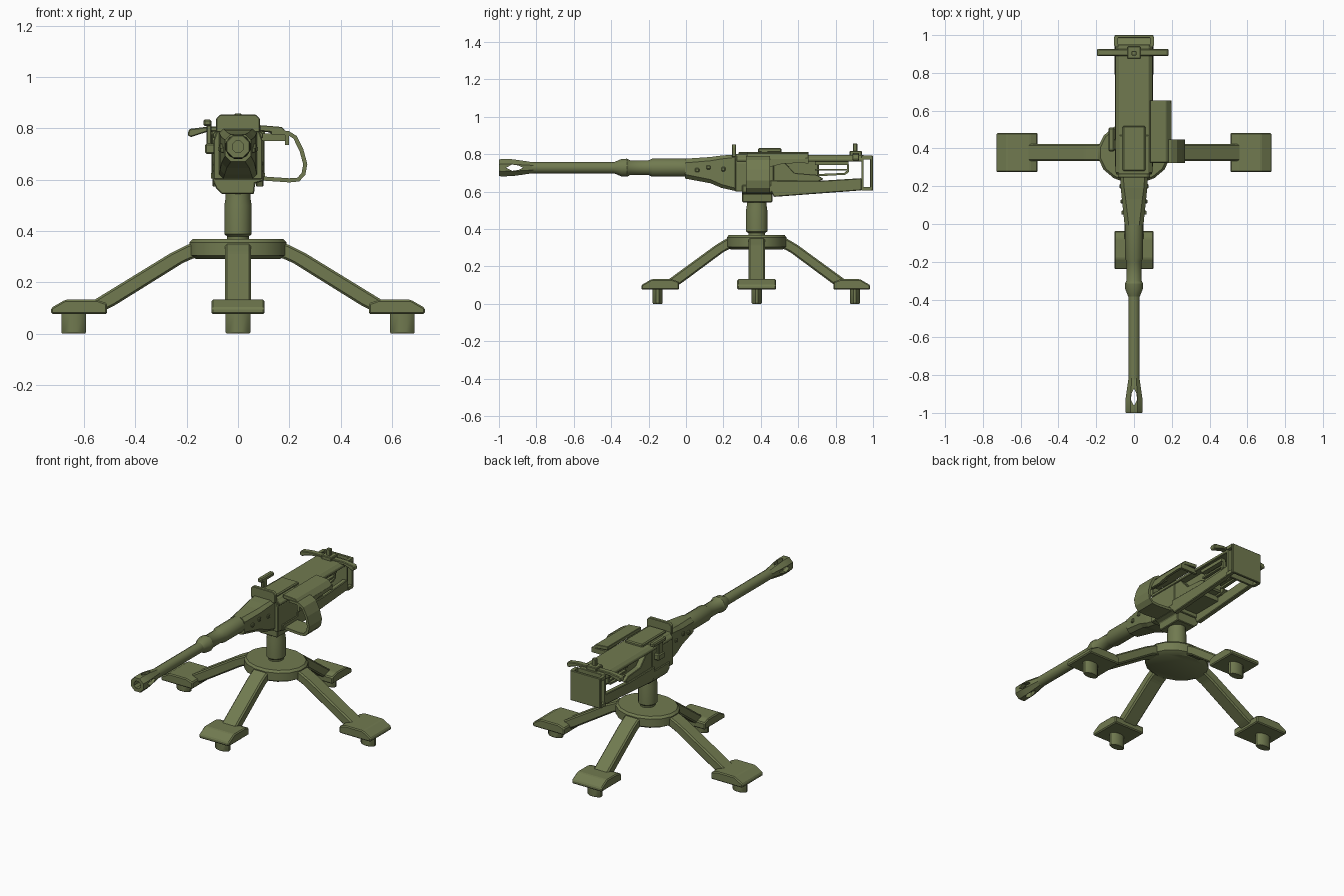
import bpy, bmesh, math
from mathutils import Vector, Matrix

olive = bpy.data.materials.new("olive green")
olive.diffuse_color = (0.165, 0.195, 0.08, 1)
CY = 0.378   # y of the pedestal axis
BZ = 0.728   # height of the barrel axis


def make(name, bm, bevel=0.0, smooth=False):
    bmesh.ops.recalc_face_normals(bm, faces=bm.faces)
    if bevel:
        bmesh.ops.bevel(bm, geom=bm.edges[:], offset=bevel, segments=1, affect='EDGES')
    me = bpy.data.meshes.new(name)
    bm.to_mesh(me)
    bm.free()
    ob = bpy.data.objects.new(name, me)
    bpy.context.collection.objects.link(ob)
    me.materials.append(olive)
    if smooth:
        bpy.ops.object.select_all(action='DESELECT')
        ob.select_set(True)
        bpy.context.view_layer.objects.active = ob
        bpy.ops.object.shade_smooth_by_angle(angle=math.radians(32))
    return ob


def loft(name, rings, bevel=0.0, smooth=False, closed=False):
    """Skin a list of equal-length point rings; cap the ends or join them."""
    bm = bmesh.new()
    vs = [[bm.verts.new(p) for p in r] for r in rings]
    n = len(vs[0])
    pairs = list(zip(vs, vs[1:])) + ([(vs[-1], vs[0])] if closed else [])
    for a, b in pairs:
        for i in range(n):
            j = (i + 1) % n
            bm.faces.new((a[i], a[j], b[j], b[i]))
    if not closed:
        bm.faces.new(vs[0])
        bm.faces.new(vs[-1])
    return make(name, bm, bevel, smooth)


def box(name, x0, x1, y0, y1, z0, z1, bevel=0.0):
    return loft(name, [[(x0, y0, z), (x1, y0, z), (x1, y1, z), (x0, y1, z)] for z in (z0, z1)], bevel)


def side_prism(name, x0, x1, prof, bevel=0.0):      # profile in y,z
    return loft(name, [[(x, y, z) for y, z in prof] for x in (x0, x1)], bevel)


def long_prism(name, y0, y1, prof, bevel=0.0):      # profile in x,z
    return loft(name, [[(x, y, z) for x, z in prof] for y in (y0, y1)], bevel)


def turned_y(name, prof, n=12, closed=False):       # round part along the barrel
    ang = [2 * math.pi * (i + 0.5) / n for i in range(n)]
    return loft(name, [[(r * math.cos(a), y, BZ + r * math.sin(a)) for a in ang] for y, r in prof],
                smooth=True, closed=closed)


def turned_z(name, cx, cy, prof, n=16):             # prof: z, rx, ry
    ang = [2 * math.pi * (i + 0.5) / n for i in range(n)]
    return loft(name, [[(cx + rx * math.cos(a), cy + ry * math.sin(a), z) for a in ang] for z, rx, ry in prof],
                smooth=True)


# --- four-legged stand ---
turned_z("stand_disc", 0, CY, [(0.29, 0.165, 0.14), (0.305, 0.193, 0.163), (0.355, 0.193, 0.163),
                               (0.368, 0.18, 0.152)])
for nm, ang, s, peg, pad0, pad1 in (("front", -90, 0.84, 0.53, 0.415, 0.617), ("back", 90, 0.84, 0.525, 0.41, 0.607),
                                    ("right", 0, 1, 0.64, 0.51, 0.728), ("left", 180, 1, 0.64, 0.51, 0.728)):
    a = math.radians(ang)
    d = Vector((math.cos(a), math.sin(a), 0))
    t = Vector((-d.y, d.x, 0))
    c = Vector((0, CY, 0))

    def across(name, prof, w, bev):
        loft(name, [[c + d * q + t * k + Vector((0, 0, z)) for q, z in prof] for k in (-w, w)], bev)

    leg = [(0.08, 0.355), (0.165, 0.358), (0.2, 0.345), (0.26, 0.315), (0.57, 0.125),
           (0.52, 0.09), (0.48, 0.11), (0.215, 0.275), (0.17, 0.295), (0.08, 0.295)]
    across(nm + "_leg", [(q * s, z) for q, z in leg], 0.05 if s < 1 else 0.045, 0.008)
    across(nm + "_foot_pad", [(pad0, 0.076), (pad1, 0.076), (pad1, 0.1), (pad1 - 0.055, 0.132),
                              (pad0 + 0.04, 0.132), (pad0, 0.118)], 0.104, 0.006)
    p = c + d * peg
    turned_z(nm + "_foot_peg", p.x, p.y, [(0.0, 0.046, 0.024), (0.006, 0.05, 0.028), (0.08, 0.05, 0.028)], 12)

# --- pedestal and cradle ---
turned_z("pedestal", 0, CY, [(0.36, 0.043, 0.046), (0.378, 0.043, 0.046), (0.388, 0.054, 0.058),
                             (0.5, 0.054, 0.058), (0.525, 0.05, 0.054), (0.56, 0.05, 0.054)])
long_prism("cradle", 0.3, 0.462, [(-0.062, 0.543), (0.062, 0.543), (0.067, 0.585), (0.1, 0.595),
                                  (0.1, 0.635), (-0.1, 0.635), (-0.1, 0.6), (-0.085, 0.565)], 0.004)

# --- barrel and slotted muzzle ---
turned_y("barrel", [(-0.86, 0.031), (-0.36, 0.031)])
turned_y("barrel_jacket", [(-0.385, 0.031), (-0.345, 0.048), (-0.315, 0.05), (-0.3, 0.041), (-0.2, 0.041),
                           (-0.18, 0.05), (0.02, 0.05)])
muzzle = turned_y("muzzle", [(-1.0, 0.024), (-1.0, 0.046), (-0.99, 0.05), (-0.93, 0.049), (-0.87, 0.04),
                             (-0.815, 0.031), (-0.815, 0.01), (-0.855, 0.024)], 8, closed=True)
for k in range(2):
    # diamond shaped cutter, first upright, then level
    pts = [(0, -0.962), (0.017, -0.93), (0.012, -0.895), (0, -0.872), (-0.012, -0.895), (-0.017, -0.93)]
    rings = [[(x, y, BZ + h) if k == 0 else (h, y, BZ + x) for x, y in pts] for h in (-0.1, 0.1)]
    cutter = loft("slot_cutter", rings)
    cutter.hide_render = True
    m = muzzle.modifiers.new("slot", 'BOOLEAN')
    m.operation, m.object, m.solver = 'DIFFERENCE', cutter, 'EXACT'
    bpy.context.view_layer.objects.active = muzzle
    bpy.ops.object.modifier_apply(modifier=m.name)
    bpy.data.objects.remove(cutter, do_unlink=True)

# --- tapered front housing ---
def octagon(y, w, z0, z1, k):
    return [(-w + k, y, z0), (w - k, y, z0), (w, y, z0 + k), (w, y, z1 - k),
            (w - k, y, z1), (-w + k, y, z1), (-w, y, z1 - k), (-w, y, z0 + k)]

loft("front_housing", [octagon(-0.005, 0.05, 0.67, 0.776, 0.022), octagon(0.13, 0.064, 0.645, 0.785, 0.02),
                       octagon(0.19, 0.07, 0.62, 0.793, 0.018), octagon(0.28, 0.074, 0.6, 0.8, 0.015)])
for sx in (-1, 1):
    for i, (y, z) in enumerate(((0.06, 0.715), (0.12, 0.73), (0.2, 0.72))):
        w = 0.056 + 0.07 * y
        box("housing_bolt", *sorted((sx * (w - 0.015), sx * (w + 0.007))), y - 0.011, y + 0.011,
            z - 0.011, z + 0.011, 0.004)

# --- receiver: closed front block, top cover, open rear ---
long_prism("receiver_block", 0.262, 0.47, [(-0.095, 0.6), (0.095, 0.6), (0.095, 0.755), (0.078, 0.8),
                                           (-0.078, 0.8), (-0.095, 0.755)], 0.004)
long_prism("top_cover", 0.27, 0.95, [(-0.098, 0.762), (0.098, 0.762), (0.098, 0.778), (0.078, 0.796),
                                     (-0.078, 0.796), (-0.098, 0.778)], 0.003)
box("cover_hump", -0.06, 0.06, 0.28, 0.52, 0.79, 0.812, 0.006)
box("bolt_core", -0.055, 0.055, 0.46, 0.71, 0.655, 0.77, 0.008)
box("receiver_floor", -0.08, 0.08, 0.46, 0.66, 0.625, 0.66)
for sx, nm in ((-1, "left"), (1, "right")):
    def at(a, b):
        return sorted((sx * a, sx * b))
    side_prism(nm + "_lower_rail", *at(0.07, 0.1), [(0.45, 0.612), (0.47, 0.572), (0.94, 0.607),
                                                     (0.94, 0.672), (0.7, 0.657), (0.45, 0.66)], 0.004)
    side_prism(nm + "_side_brace", *at(0.055, 0.09), [(0.45, 0.65), (0.7, 0.65), (0.735, 0.668), (0.7, 0.69),
                                                       (0.58, 0.7), (0.52, 0.765), (0.45, 0.765)], 0.003)
    box(nm + "_slide_bar", *at(0.05, 0.07), 0.69, 0.87, 0.712, 0.722)
    box(nm + "_slide_top", *at(0.05, 0.08), 0.69, 0.87, 0.742, 0.765)
    side_prism(nm + "_slide_end", *at(0.05, 0.07), [(0.7, 0.682), (0.85, 0.69), (0.872, 0.705), (0.872, 0.745),
                                                     (0.86, 0.745), (0.86, 0.712), (0.845, 0.7), (0.7, 0.694)])

# --- rear frame ---
box("rear_inner_plate", -0.1, 0.1, 0.937, 0.95, 0.605, 0.79)
box("rear_outer_plate", -0.104, 0.104, 0.985, 1.0, 0.605, 0.793, 0.003)
for x in (-0.095, 0.095):
    for z in (0.615, 0.783):
        box("rear_frame_tie", x - 0.01, x + 0.01, 0.945, 0.99, z - 0.01, z + 0.01)

# --- rear grips and sight ---
for sx, nm in ((-1, "left"), (1, "right")):
    prof = [(0, 0.788), (sx * 0.12, 0.786), (sx * 0.185, 0.765), (sx * 0.197, 0.775), (sx * 0.19, 0.797),
            (sx * 0.12, 0.806), (0, 0.806)]
    long_prism(nm + "_rear_grip", 0.89, 0.926, [(x * (1 if sx < 0 else 0.93), z) for x, z in prof], 0.004)
box("rear_sight_base", -0.035, 0.035, 0.875, 0.94, 0.79, 0.818, 0.004)
box("rear_sight_post", -0.014, 0.014, 0.892, 0.916, 0.81, 0.858, 0.004)

# --- front sight plate ---
long_prism("front_sight_plate", 0.245, 0.268, [(-0.085, 0.785), (0.085, 0.785), (0.085, 0.838), (0.07, 0.853),
                                               (-0.07, 0.853), (-0.085, 0.838)], 0.003)

# --- cocking lever on the left side ---
box("lever_arm", -0.122, -0.104, 0.4, 0.44, 0.71, 0.825, 0.004)
box("lever_knob", -0.135, -0.104, 0.385, 0.51, 0.808, 0.834, 0.006)
box("lever_hub", -0.128, -0.09, 0.39, 0.45, 0.7, 0.74, 0.006)

# --- feed guide on the right side ---
long_prism("feed_guide_top", 0.325, 0.655, [(0.085, 0.79), (0.17, 0.782), (0.198, 0.765), (0.198, 0.775),
                                            (0.17, 0.805), (0.085, 0.812)], 0.002)
side_prism("feed_guide_lip", 0.183, 0.198, [(0.325, 0.735), (0.46, 0.735), (0.52, 0.75), (0.655, 0.755),
                                            (0.655, 0.775), (0.325, 0.775)])
box("feed_guide_end", 0.085, 0.198, 0.64, 0.655, 0.75, 0.78)

# --- curved feed chute ---
path = [Vector(p) for p in ((0.07, 0.606), (0.2, 0.597), (0.235, 0.6), (0.255, 0.622), (0.262, 0.66),
                            (0.247, 0.715), (0.222, 0.765), (0.195, 0.782), (0.13, 0.784))]
inner, outer = [], []
for i, p in enumerate(path):
    g = (path[min(i + 1, len(path) - 1)] - path[max(i - 1, 0)]).normalized()
    nrm = Vector((g.y, -g.x)) * 0.008
    outer.append(p + nrm)
    inner.append(p - nrm)
long_prism("feed_chute", 0.322, 0.448, [tuple(p) for p in outer + inner[::-1]])
